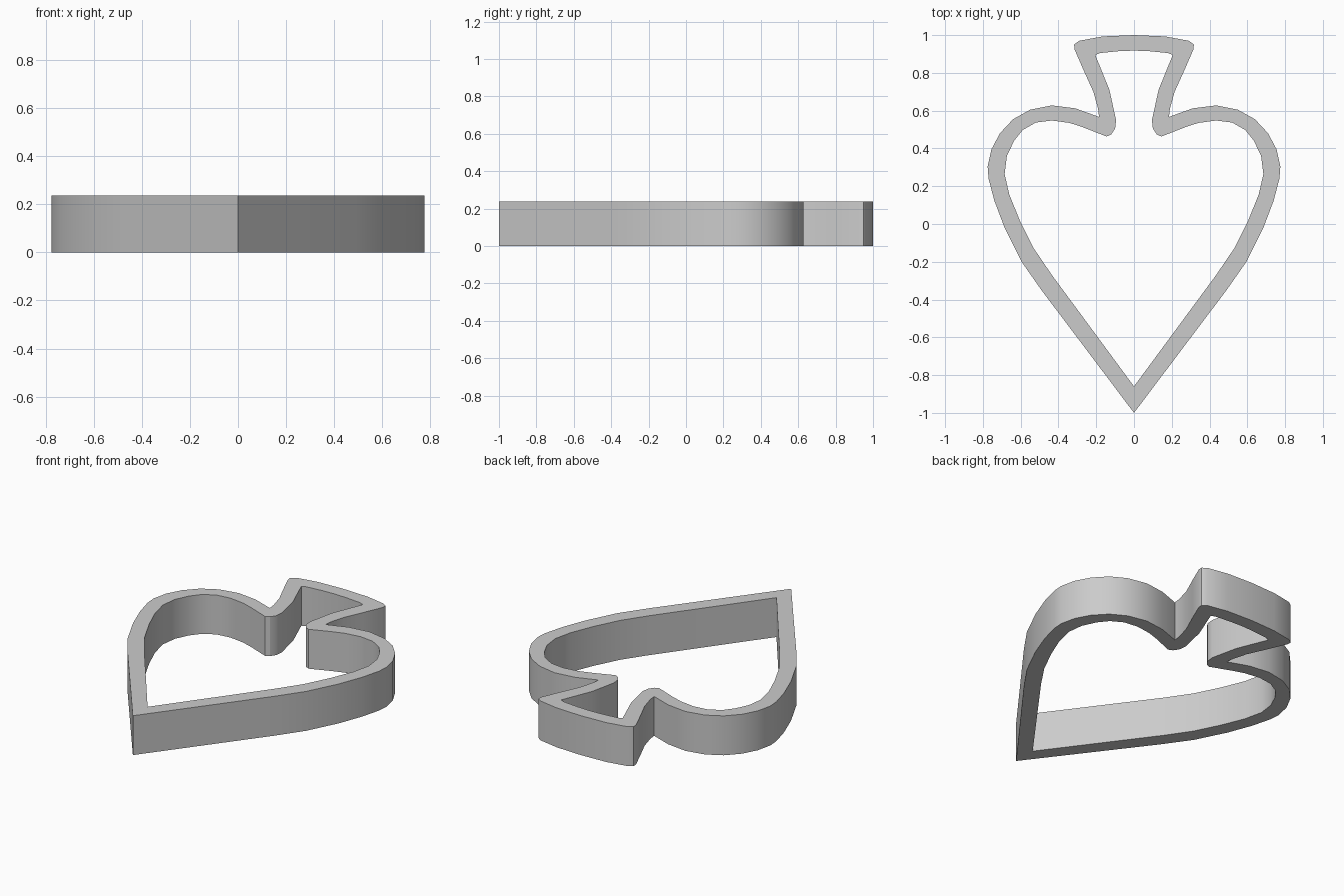
import bpy, bmesh, math

if "Cube" in bpy.data.objects:
    bpy.data.objects.remove(bpy.data.objects["Cube"])

HEIGHT = 0.237

# Right half of the outer outline, tip to top
outer = [(0, -1), (.26, -.655), (.49, -.35), (.595, -.2), (.685, -.02), (.74, .125), (.77, .24),
         (.775, .305), (.755, .395), (.71, .48), (.64, .555), (.55, .605), (.435, .628),
         (.31, .612), (.185, .567), (.19, .61), (.215, .70), (.265, .81), (.315, .925),
         (.317, .95), (.29, .97), (.165, .993), (0, 1)]

# Right half of the inner outline
inner = [(0, -.86), (.21, -.575), (.435, -.27), (.53, -.13), (.605, .02), (.66, .155),
         (.685, .265), (.673, .36), (.635, .44), (.59, .497), (.52, .537), (.435, .548),
         (.34, .535), (.27, .512), (.145, .463), (.12, .475), (.10, .505), (.095, .55),
         (.13, .71), (.205, .895), (.18, .905), (.08, .915), (0, .918)]


def add_loop(bm, half):
    # Mirror the half outline into a closed edge loop
    pts = half + [(-x, y) for x, y in half[-2:0:-1]]
    vs = [bm.verts.new((x, y, 0)) for x, y in pts]
    return [bm.edges.new((vs[i - 1], vs[i])) for i in range(len(vs))]


# Spade-shaped cutter wall: filled ring, extruded upwards
bm = bmesh.new()
edges = add_loop(bm, outer) + add_loop(bm, inner)
bmesh.ops.triangle_fill(bm, edges=edges, use_beauty=True)
ext = bmesh.ops.extrude_face_region(bm, geom=bm.faces[:], use_keep_orig=True)
top = [g for g in ext["geom"] if isinstance(g, bmesh.types.BMVert)]
bmesh.ops.translate(bm, verts=top, vec=(0, 0, HEIGHT))
bmesh.ops.recalc_face_normals(bm, faces=bm.faces[:])

mesh = bpy.data.meshes.new("spade_wall")
bm.to_mesh(mesh)
bm.free()
wall = bpy.data.objects.new("spade_wall", mesh)
bpy.context.collection.objects.link(wall)
bpy.context.view_layer.objects.active = wall
wall.select_set(True)
bpy.ops.object.shade_smooth_by_angle(angle=math.radians(30))
